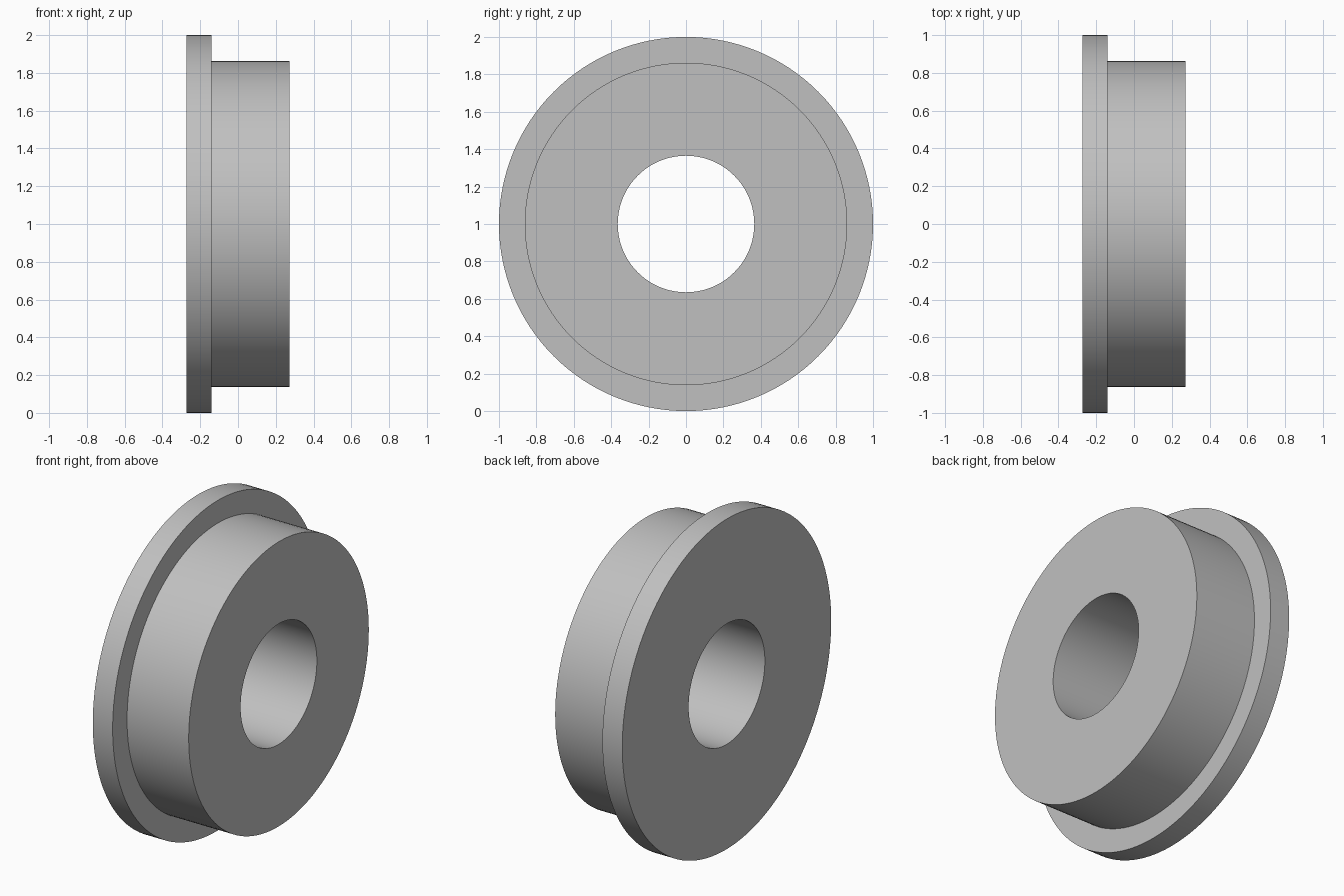
import bpy
import bmesh
import math
from mathutils import Matrix, Vector

cube = bpy.data.objects.get("Cube")
if cube:
    bpy.data.objects.remove(cube, do_unlink=True)

# Plain grey metal
grey = bpy.data.materials.new("grey metal")
grey.use_nodes = True
colour = (0.53, 0.53, 0.53, 1)
grey.diffuse_color = colour
grey.node_tree.nodes["Principled BSDF"].inputs["Base Color"].default_value = colour

# Main dimensions
SEGMENTS = 128
HALF_WIDTH = 0.273
STEP_X = -0.14
BORE, HUB, FLANGE = 0.365, 0.862, 1.0

# Closed cross-section (x along the axle, radius)
profile = [(-HALF_WIDTH, BORE), (-HALF_WIDTH, FLANGE), (STEP_X, FLANGE),
           (STEP_X, HUB), (HALF_WIDTH, HUB), (HALF_WIDTH, BORE)]

# Flanged bushing: spin the section around the x axis
bm = bmesh.new()
rings = []
for i in range(SEGMENTS):
    turn = Matrix.Rotation(math.tau * i / SEGMENTS, 3, 'X')
    rings.append([bm.verts.new(turn @ Vector((x, 0, r)) + Vector((0, 0, FLANGE)))
                  for x, r in profile])
for i, ring in enumerate(rings):
    following = rings[(i + 1) % SEGMENTS]
    for j in range(len(profile)):
        k = (j + 1) % len(profile)
        bm.faces.new((ring[j], ring[k], following[k], following[j]))
bmesh.ops.recalc_face_normals(bm, faces=bm.faces)

mesh = bpy.data.meshes.new("flanged_bushing")
bm.to_mesh(mesh)
bm.free()
mesh.materials.append(grey)
bushing = bpy.data.objects.new("flanged_bushing", mesh)
bpy.context.collection.objects.link(bushing)

# Smooth round walls, sharp rims
bpy.ops.object.select_all(action='DESELECT')
bushing.select_set(True)
bpy.context.view_layer.objects.active = bushing
bpy.ops.object.shade_smooth_by_angle(angle=math.radians(30))
